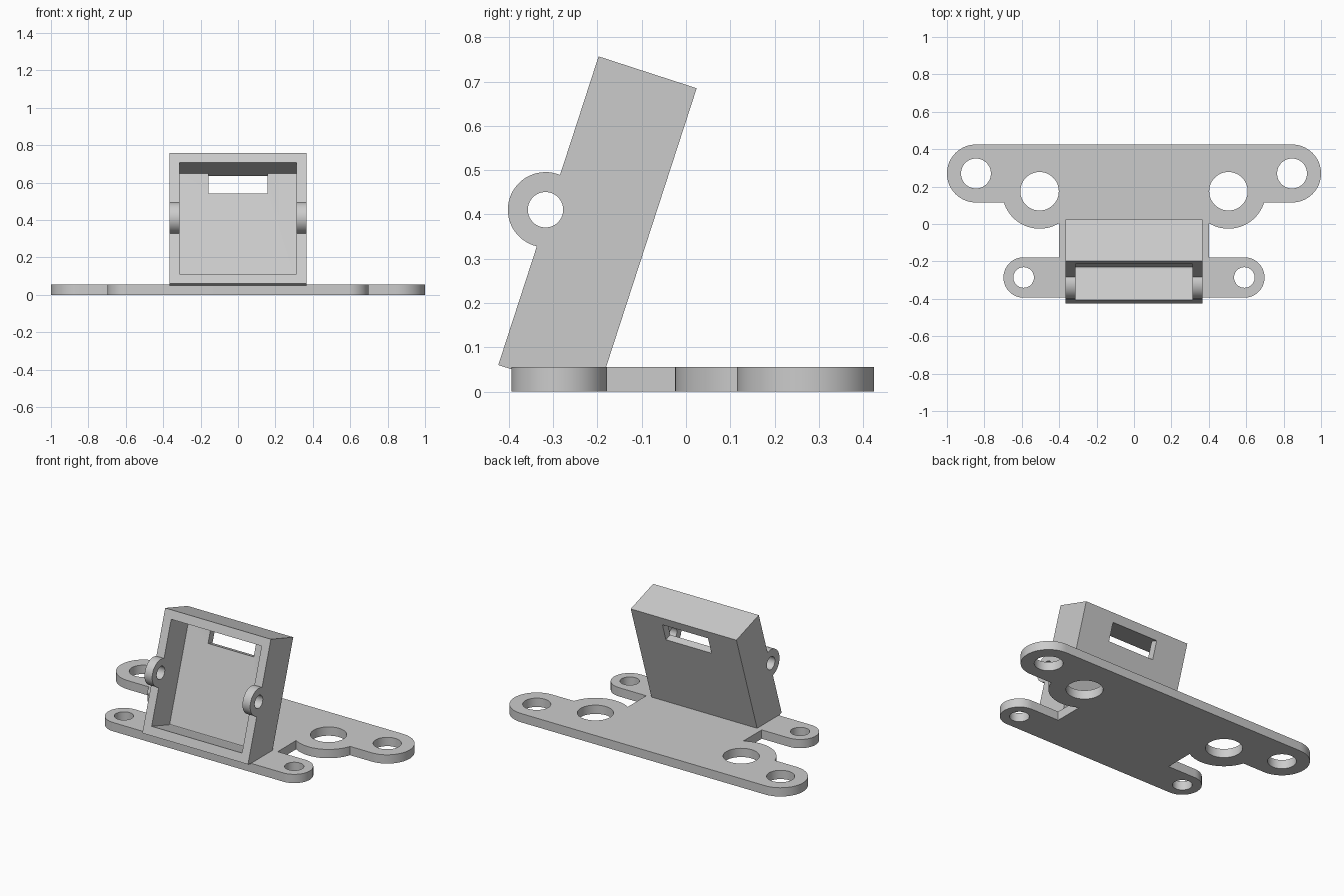
import bpy, bmesh
from math import sin, cos, radians
from mathutils import Vector

if "Cube" in bpy.data.objects:
    bpy.data.objects.remove(bpy.data.objects["Cube"], do_unlink=True)

grey = bpy.data.materials.new("light_grey")
grey.use_nodes = True
grey.diffuse_color = (0.6, 0.6, 0.6, 1)
grey.node_tree.nodes["Principled BSDF"].inputs["Base Color"].default_value = grey.diffuse_color

THICK = 0.055           # base plate thickness
HALF_W = 0.366          # half width of the housing
HEIGHT, DEPTH = 0.733, 0.233
WALL = 0.053
TILT = radians(18)


def arc(cx, cy, r, start, end, steps=32):
    angles = [radians(start + (end - start) * i / steps) for i in range(steps + 1)]
    return [(cx + r * cos(a), cy + r * sin(a)) for a in angles]


def circle(cx, cy, r):
    return arc(cx, cy, r, 0, 360, 48)[:-1]


def prism(name, points, offset):
    """Extrude a closed outline of 3D points along an offset."""
    bm = bmesh.new()
    face = bm.faces.new([bm.verts.new(p) for p in points])
    grown = bmesh.ops.extrude_face_region(bm, geom=[face], use_keep_orig=True)
    verts = [g for g in grown["geom"] if isinstance(g, bmesh.types.BMVert)]
    bmesh.ops.translate(bm, verts=verts, vec=Vector(offset))
    bmesh.ops.recalc_face_normals(bm, faces=bm.faces)
    mesh = bpy.data.meshes.new(name)
    bm.to_mesh(mesh)
    bm.free()
    mesh.materials.append(grey)
    obj = bpy.data.objects.new(name, mesh)
    bpy.context.collection.objects.link(obj)
    return obj


def flat(name, outline, z0, z1):
    return prism(name, [(x, y, z0) for x, y in outline], (0, 0, z1 - z0))


def sideways(name, outline, half):
    """Outline in the housing's (depth, height) frame, extruded across x."""
    points = [(-half, -0.424 + d * cos(TILT) + h * sin(TILT),
               0.06 - d * sin(TILT) + h * cos(TILT)) for d, h in outline]
    return prism(name, points, (2 * half, 0, 0))


def box(d0, d1, h0, h1):
    return [(d0, h0), (d1, h0), (d1, h1), (d0, h1)]


def select(obj):
    bpy.ops.object.select_all(action="DESELECT")
    obj.select_set(True)
    bpy.context.view_layer.objects.active = obj


def cut(obj, cutter):
    cutter.hide_render = True
    mod = obj.modifiers.new("cut", "BOOLEAN")
    mod.operation, mod.solver, mod.object = "DIFFERENCE", "EXACT", cutter
    select(obj)
    bpy.ops.object.modifier_apply(modifier=mod.name)
    bpy.data.objects.remove(cutter, do_unlink=True)


# Base plate: one half outline, mirrored
half = (arc(0.59, -0.286, 0.108, -90, 90)          # front tab
        + [(0.4, -0.178)]
        + arc(0.505, 0.175, 0.2, 238.3, 342.5)     # round lobe
        + arc(0.845, 0.27, 0.155, -90, 90))        # rear tab
plate = flat("base_plate", half + [(-x, y) for x, y in reversed(half)], 0, THICK)
for side in (-1, 1):
    for x, y, r in ((0.59, -0.286, 0.055), (0.505, 0.175, 0.103), (0.845, 0.27, 0.08)):
        cut(plate, flat("hole_cutter", circle(side * x, y, r), -0.1, 0.2))

# Tilted housing with pivot ears, its foot sunk in the plate
ear = (-0.007, HEIGHT / 2)
profile = ([(0.162, 0), (DEPTH, 0.023), (DEPTH, HEIGHT), (0, HEIGHT)]
           + arc(*ear, 0.085, 85.3, 274.7) + [(0, 0)])
housing = sideways("tilted_housing", profile, HALF_W)
top = HEIGHT - WALL
cut(housing, sideways("cavity_cutter", box(-0.2, 0.187, WALL, top), HALF_W - WALL))
cut(housing, sideways("slot_cutter", box(0.1, 0.4, top - 0.112, top), 0.158))
cut(housing, sideways("pivot_cutter", circle(*ear, 0.04), 0.6))

for obj in (plate, housing):
    select(obj)
    bpy.ops.object.shade_smooth_by_angle(angle=radians(30))
